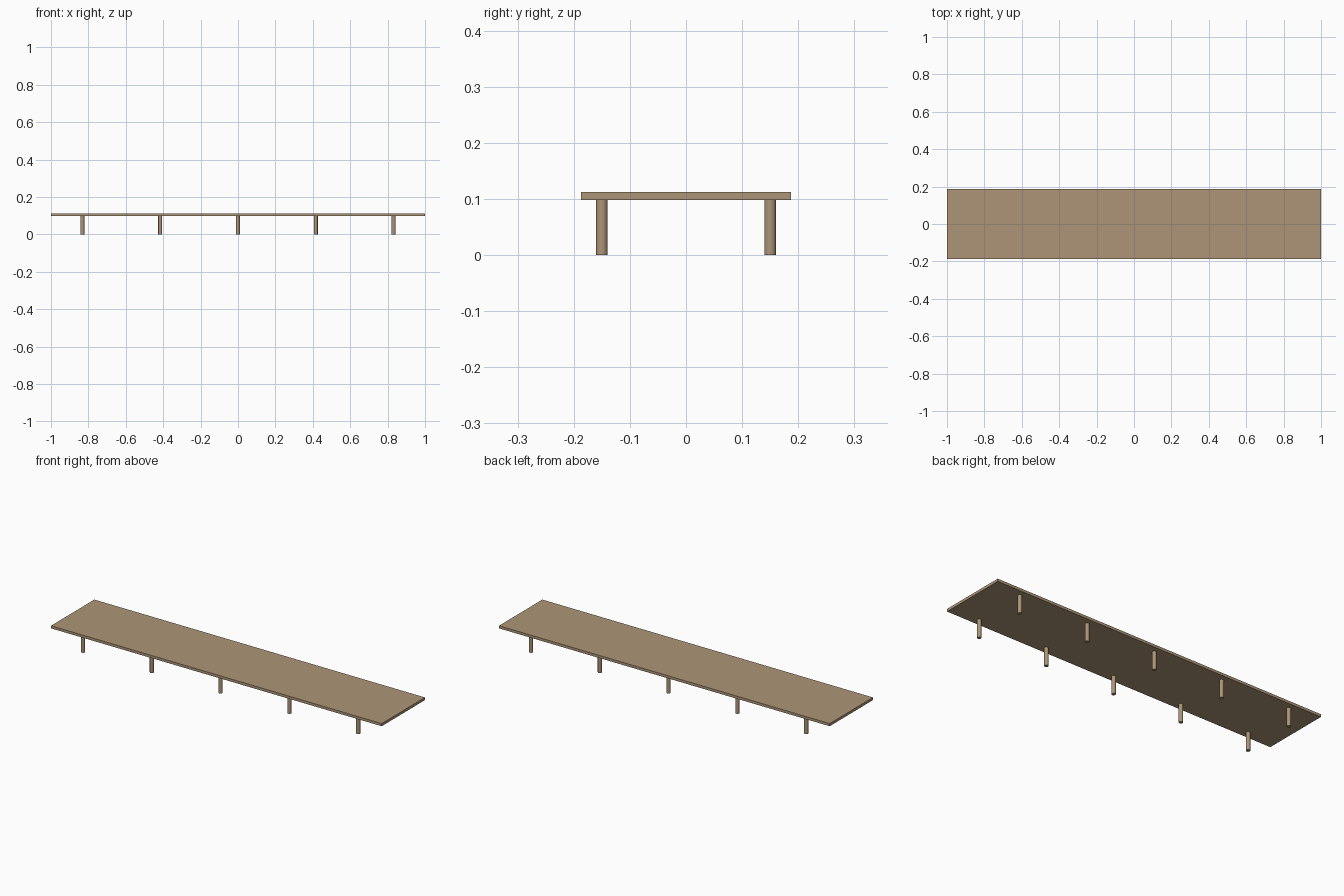
import bpy

cube = bpy.data.objects.get("Cube")
if cube:
    bpy.data.objects.remove(cube, do_unlink=True)

LENGTH, WIDTH = 2.0, 0.374
DECK_BOTTOM, DECK_TOP = 0.098, 0.1125
POST_RADIUS, POST_Y, POST_SPACING = 0.0105, 0.15, 0.416

# Weathered wood for the whole pier
wood = bpy.data.materials.new("weathered_wood")
wood.use_nodes = True
colour = (0.42, 0.30, 0.185, 1)
wood.diffuse_color = colour
wood.node_tree.nodes["Principled BSDF"].inputs["Base Color"].default_value = colour


def finish(name):
    obj = bpy.context.object
    obj.name = name
    obj.data.materials.append(wood)
    return obj


# Flat deck slab
bpy.ops.mesh.primitive_cube_add(size=1, location=(0, 0, (DECK_BOTTOM + DECK_TOP) / 2))
deck = finish("deck")
deck.scale = (LENGTH, WIDTH, DECK_TOP - DECK_BOTTOM)
bpy.ops.object.transform_apply(location=False, rotation=False, scale=True)

# Two rows of round posts
for side, y in (("front", -POST_Y), ("back", POST_Y)):
    for i in range(5):
        bpy.ops.mesh.primitive_cylinder_add(
            vertices=24, radius=POST_RADIUS, depth=DECK_BOTTOM,
            location=((i - 2) * POST_SPACING, y, DECK_BOTTOM / 2))
        finish(f"{side}_post_{i + 1}")
        bpy.ops.object.shade_smooth_by_angle()
